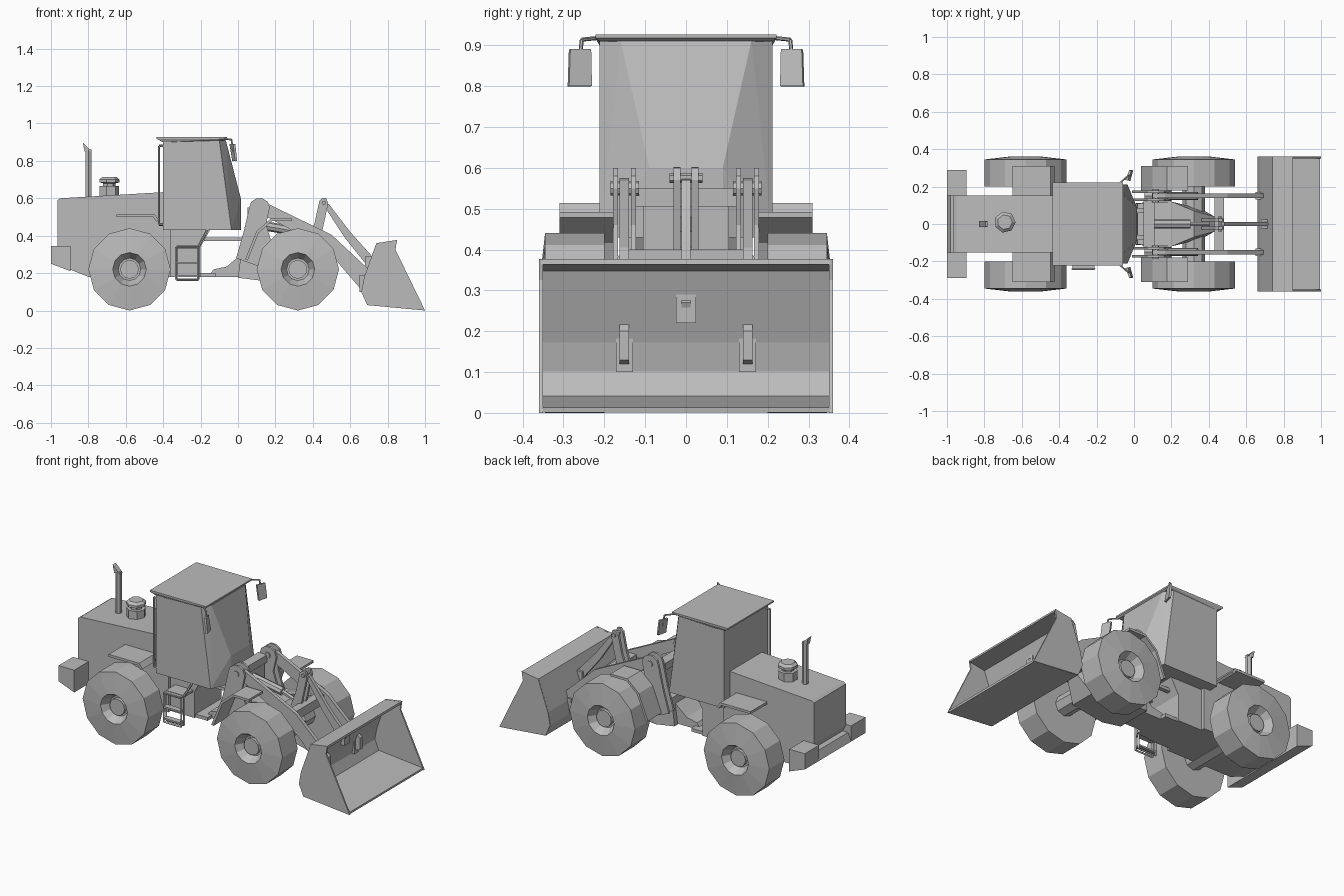
import bpy, bmesh, math
from mathutils import Vector

old = bpy.data.objects.get("Cube")
if old:
    bpy.data.objects.remove(old, do_unlink=True)

GREY = (.5, .5, .5, 1)
paint = bpy.data.materials.new("plain grey")
paint.use_nodes = True
paint.diffuse_color = GREY
paint.node_tree.nodes["Principled BSDF"].inputs["Base Color"].default_value = GREY


def finish(name, bm, mirror=False, thickness=None):
    """Turn the bmesh into an object, optionally thickened and mirrored across y."""
    bmesh.ops.recalc_face_normals(bm, faces=bm.faces)
    mesh = bpy.data.meshes.new(name)
    bm.to_mesh(mesh)
    bm.free()
    mesh.materials.append(paint)
    ob = bpy.data.objects.new(name, mesh)
    bpy.context.collection.objects.link(ob)
    if thickness:
        solid = ob.modifiers.new("Thickness", 'SOLIDIFY')
        solid.thickness = thickness
        solid.offset = 0
        solid.use_even_offset = True
    if mirror:
        flip = ob.modifiers.new("Mirror", 'MIRROR')
        flip.use_axis = (False, True, False)
        flip.use_mirror_merge = False
    return ob


def prism(name, outline, near, far, mirror=False):
    """Extrude a closed x-z outline between two y positions."""
    bm = bmesh.new()
    face = bm.faces.new([bm.verts.new((x, near, z)) for x, z in outline])
    grown = bmesh.ops.extrude_face_region(bm, geom=[face])["geom"]
    moved = [part for part in grown if isinstance(part, bmesh.types.BMVert)]
    bmesh.ops.translate(bm, verts=moved, vec=Vector((0, far - near, 0)))
    return finish(name, bm, mirror)


def slab(name, outline, half_width):
    return prism(name, outline, -half_width, half_width)


def pair(name, outline, inner, outer):
    return prism(name, outline, inner, outer, mirror=True)


def rect(left, right, bottom, top):
    return [(left, bottom), (right, bottom), (right, top), (left, top)]


def sheet(name, path, near, far, thickness, mirror=False):
    """Bent plate following an open x-z path."""
    bm = bmesh.new()
    rows = [[bm.verts.new((x, y, z)) for y in (near, far)] for x, z in path]
    for this, following in zip(rows, rows[1:]):
        bm.faces.new([this[0], this[1], following[1], following[0]])
    return finish(name, bm, mirror, thickness)


def hull(name, half_points):
    """Convex solid that is symmetric in y."""
    bm = bmesh.new()
    for x, y, z in half_points:
        for side in (-y, y):
            bm.verts.new((x, side, z))
    bmesh.ops.convex_hull(bm, input=bm.verts)
    bmesh.ops.dissolve_limit(bm, angle_limit=.01, verts=bm.verts, edges=bm.edges)
    return finish(name, bm)


def rods(name, points, radius, mirror=False, sides=6):
    """Straight rods along a chain of points."""
    bm = bmesh.new()
    for start, end in zip(points, points[1:]):
        start, end = Vector(start), Vector(end)
        made = bmesh.ops.create_cone(bm, cap_ends=True, segments=sides, radius1=radius,
                                     radius2=radius, depth=(end - start).length)
        turn = (end - start).to_track_quat('Z', 'Y').to_matrix().to_4x4()
        turn.translation = (start + end) / 2
        bmesh.ops.transform(bm, matrix=turn, verts=made["verts"])
    return finish(name, bm, mirror)


def lathe(name, profile, centre, axis, across, sides, mirror=False):
    """Spin (radius, distance along axis) pairs about an axis through the centre."""
    bm = bmesh.new()
    verts = [bm.verts.new(Vector(centre) + across * r + axis * d) for r, d in profile]
    edges = [bm.edges.new(ends) for ends in zip(verts, verts[1:])]
    bmesh.ops.spin(bm, geom=verts + edges, cent=centre, axis=axis,
                   angle=math.tau, steps=sides)
    bmesh.ops.remove_doubles(bm, verts=bm.verts, dist=.0005)
    return finish(name, bm, mirror)


X, Y, Z = Vector((1, 0, 0)), Vector((0, 1, 0)), Vector((0, 0, 1))

# Wheels and axles
RADIUS, TREAD_IN, TREAD_OUT = .22, .2, .345
tyre = [(0, TREAD_IN), (RADIUS, TREAD_IN), (RADIUS, TREAD_OUT), (.09, .36),
        (.06, .31), (.05, .31), (.05, .33), (0, .33)]
for place, x in (("rear", -.58), ("front", .32)):
    lathe(place + "_wheels", tyre, (x, 0, RADIUS), Y, Z, sides=12, mirror=True)
    rods(place + "_axle", [(x, -TREAD_IN, RADIUS), (x, TREAD_IN, RADIUS)], .06, sides=8)

# Engine hood, rear frame and counterweight
HOOD_HALF, FENDER_OUT, BELLY, FLOOR = .153, .31, .18, .43
slab("hood", [(-.965, .34), (-.9, RADIUS), (-.8, BELLY), (-.36, BELLY), (-.36, .635),
              (-.95, .6), (-.965, .59)], HOOD_HALF)
slab("rear_frame", [(-.4, BELLY), (-.2, BELLY), (-.2, .34), (-.15, FLOOR), (-.4, FLOOR)], .13)
tail = [(-1, .25), (-.895, .21)]
pair("counterweight_ends", tail + [(-.895, .345), (-1, .345)], HOOD_HALF, .29)
slab("counterweight_bar", tail + [(-.9, .3), (-.98, .3)], HOOD_HALF)
sheet("rear_fenders", [(-.65, .507), (-.45, .507), (-.43, .48)], HOOD_HALF, FENDER_OUT,
      thickness=.015, mirror=True)

# Exhaust stack and air intake
rods("exhaust_pipe", [(-.8, 0, .6), (-.8, 0, .86)], .018)
slab("exhaust_tip", [(-.82, .85), (-.783, .85), (-.83, .897)], .015)
lathe("air_intake", [(0, .6), (.055, .6), (.055, .665), (.035, .665), (.035, .68),
                     (.057, .685), (.057, .7), (.04, .714), (0, .714)],
      (-.69, .01, 0), Z, X, sides=7)

# Cab with tapered nose and roof
CAB_BACK, CAB_HALF, EAVES, NOSE = -.402, .212, .91, (.015, .09)
hull("cab", [(CAB_BACK, CAB_HALF, FLOOR), (-.035, CAB_HALF, FLOOR), (*NOSE, FLOOR),
             (*NOSE, .6), (CAB_BACK, CAB_HALF, EAVES), (-.1, CAB_HALF, EAVES),
             (-.065, .16, EAVES)])
roof = [(x, .222, z) for x in (-.435, -.06) for z in (.918, .927)]
hull("roof", roof + [(CAB_BACK, CAB_HALF, .9), (-.07, CAB_HALF, EAVES)])
rods("cab_handrail", [(CAB_BACK, -.2, .88), (-.422, -.2, .88), (-.422, -.2, .46),
                      (CAB_BACK, -.2, .46)], .007)

# Mirrors on bent arms
rods("mirror_arms", [(-.08, .215, .918), (-.035, .255, .914), (-.025, .262, .85)],
     .005, mirror=True)
bm = bmesh.new()
bm.faces.new([bm.verts.new(corner) for corner in (
    (-.025, .232, .8), (-.01, .288, .8), (-.02, .285, .89), (-.04, .234, .89))])
finish("mirrors", bm, mirror=True, thickness=.012)

# Boarding ladder
BACK, FRONT, LOW, HIGH = -.33, -.212, .165, .34
for y in (-.215, -.24):
    rods("ladder_frame", [(BACK, y, HIGH), (BACK, y, LOW), (FRONT, y, LOW),
                          (FRONT, y, HIGH), (BACK, y, HIGH)], .006, sides=4)
for z in (.185, .255, HIGH):
    sheet("ladder_step", [(BACK, z), (FRONT, z)], -.245, -.21, thickness=.01)
sheet("ladder_mount", [(BACK, HIGH), (FRONT, HIGH)], -.22, -.12, thickness=.015)
rods("ladder_grab_rail", [(FRONT, -.215, HIGH), (-.165, -.2, FLOOR)], .007)

# Articulated front frame, hinge and steering rods
hull("front_frame", [(0, .11, .175), (.12, .12, .16), (.36, .08, .16), (.02, .11, .34),
                     (.2, .12, .38), (.32, .07, .37), (.43, .04, .27)])
slab("hinge_wedge", [(-.16, BELLY), (-.13, .22), (-.06, .235), (.04, .32), (.08, BELLY)], .08)
slab("hinge_block", rect(-.21, -.12, BELLY, .2), .12)
pair("steering_rods", rect(-.2, .06, .372, .39), .06, .085)

# Loader towers with rounded heads: two plates on each side
PIN = Vector((.115, 0, .55))
tower = [(.15, .46), (.2, .3), (.1, .24), (-.01, .28), (.03, .42)]
for step in range(6):
    angle = math.radians(180 - 36 * step)
    tower.append((PIN.x + .055 * math.cos(angle), PIN.z + .052 * math.sin(angle)))
for y in (.122, .166):
    pair("tower_plates", tower, y, y + .013)
slab("tower_crossbeam", rect(.05, .11, .505, .55), .125)
slab("tower_panel", rect(.09, .105, .36, .51), .105)
rods("tower_pins", [PIN + Y * .115, PIN + Y * .185], .018, mirror=True, sides=8)

# Front fenders
sheet("front_fenders", [(.29, .485), (.18, .485), (.105, .42), (.045, .27)],
      .178, FENDER_OUT, thickness=.014, mirror=True)

# Lift arms, cross tube and cylinders
pair("lift_arms", [(.1, .575), (.165, .568), (.5, .405), (.72, .2), (.72, .13),
                   (.66, .11), (.54, .25), (.4, .37), (.1, .53)], .14, .163)
slab("arm_cross_tube", rect(.43, .48, .345, .4), .16)
rods("lift_cylinders", [(.06, .15, .3), (.34, .15, .37)], .022, mirror=True, sides=8)
rods("lift_pistons", [(.34, .15, .37), (.47, .15, .385)], .012, mirror=True)

# Tilt linkage
pair("tilt_lever_plates", [(.36, .33), (.41, .47), (.435, .585), (.452, .602),
                           (.472, .6), (.482, .57), (.43, .33)], .014, .03)
slab("tilt_link", [(.45, .575), (.485, .57), (.6, .42), (.735, .27), (.72, .235),
                   (.69, .24), (.57, .39)], .011)
rods("tilt_cylinder", [(.1, 0, .46), (.3, 0, .425)], .025, sides=8)
rods("tilt_piston", [(.3, 0, .425), (.4, 0, .39)], .013)
rods("tilt_pin", [(.46, -.04, .575), (.46, .04, .575)], .012)

# Bucket: bent shell closed by side plates
bucket = [(.85, .37), (.744, .353), (.68, .174), (.666, .1), (.695, .035), (.995, .007)]
sheet("bucket_shell", bucket, -.355, .355, thickness=.013)
side = [(.85, .377), (.74, .36), (.674, .175), (.66, .1), (.69, .03), (1, 0), (.842, .325)]
pair("bucket_sides", side, .35, .36)
pair("bucket_brackets", rect(.65, .69, .1, .19), .13, .172)
slab("bucket_tilt_bracket", rect(.68, .73, .22, .29), .025)
